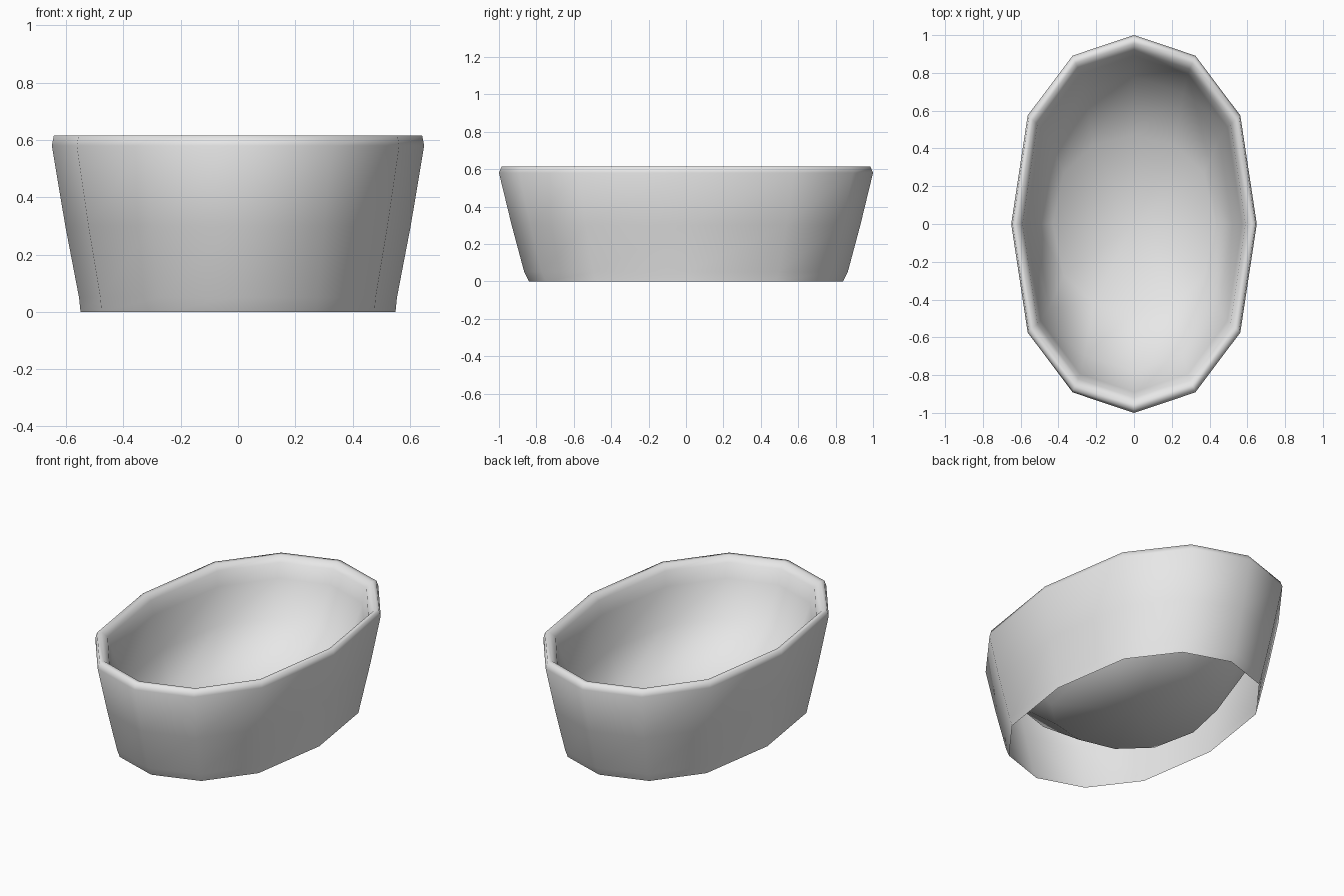
import bpy, bmesh, math

cube = bpy.data.objects.get("Cube")
if cube:
    bpy.data.objects.remove(cube, do_unlink=True)

SIDES = 12

# One plain glaze colour
glaze = bpy.data.materials.new("light_grey_glaze")
glaze.use_nodes = True
colour = (0.8, 0.8, 0.8, 1.0)
glaze.diffuse_color = colour
glaze.node_tree.nodes["Principled BSDF"].inputs["Base Color"].default_value = colour

# Section of the tub: half width, half length, height
outer_wall = [(0.55, 0.84, 0.0), (0.555, 0.865, 0.05), (0.603, 0.932, 0.3),
              (0.65, 1.0, 0.58)]
rim = [(0.643, 0.985, 0.615), (0.617, 0.955, 0.615), (0.59, 0.92, 0.585)]
bowl = [(0.572, 0.89, 0.5), (0.52, 0.78, 0.3), (0.43, 0.47, 0.08)]


def add_ring(bm, half_width, half_length, z):
    """Twelve-sided oval, a little fuller than an ellipse towards its ends."""
    ring = []
    for i in range(SIDES):
        angle = math.tau * i / SIDES
        s = math.sin(angle)
        y = math.copysign(abs(s) ** 0.8, s) if abs(s) > 1e-6 else 0.0
        ring.append(bm.verts.new((half_width * math.cos(angle), half_length * y, z)))
    return ring


# Tub: one surface up the wall, over the rim and down into the bowl
bm = bmesh.new()
rings = [add_ring(bm, *section) for section in outer_wall + rim + bowl]
for low, high in zip(rings, rings[1:]):
    for i in range(SIDES):
        j = (i + 1) % SIDES
        bm.faces.new((low[i], low[j], high[j], high[i]))

# Bowl floor, closed to a slightly lower middle
middle = bm.verts.new((0, 0, 0.065))
for i in range(SIDES):
    bm.faces.new((rings[-1][i], rings[-1][(i + 1) % SIDES], middle))

for face in bm.faces:
    face.smooth = True

mesh = bpy.data.meshes.new("bathtub")
bm.to_mesh(mesh)
bm.free()
mesh.materials.append(glaze)
tub = bpy.data.objects.new("bathtub", mesh)
bpy.context.collection.objects.link(tub)
